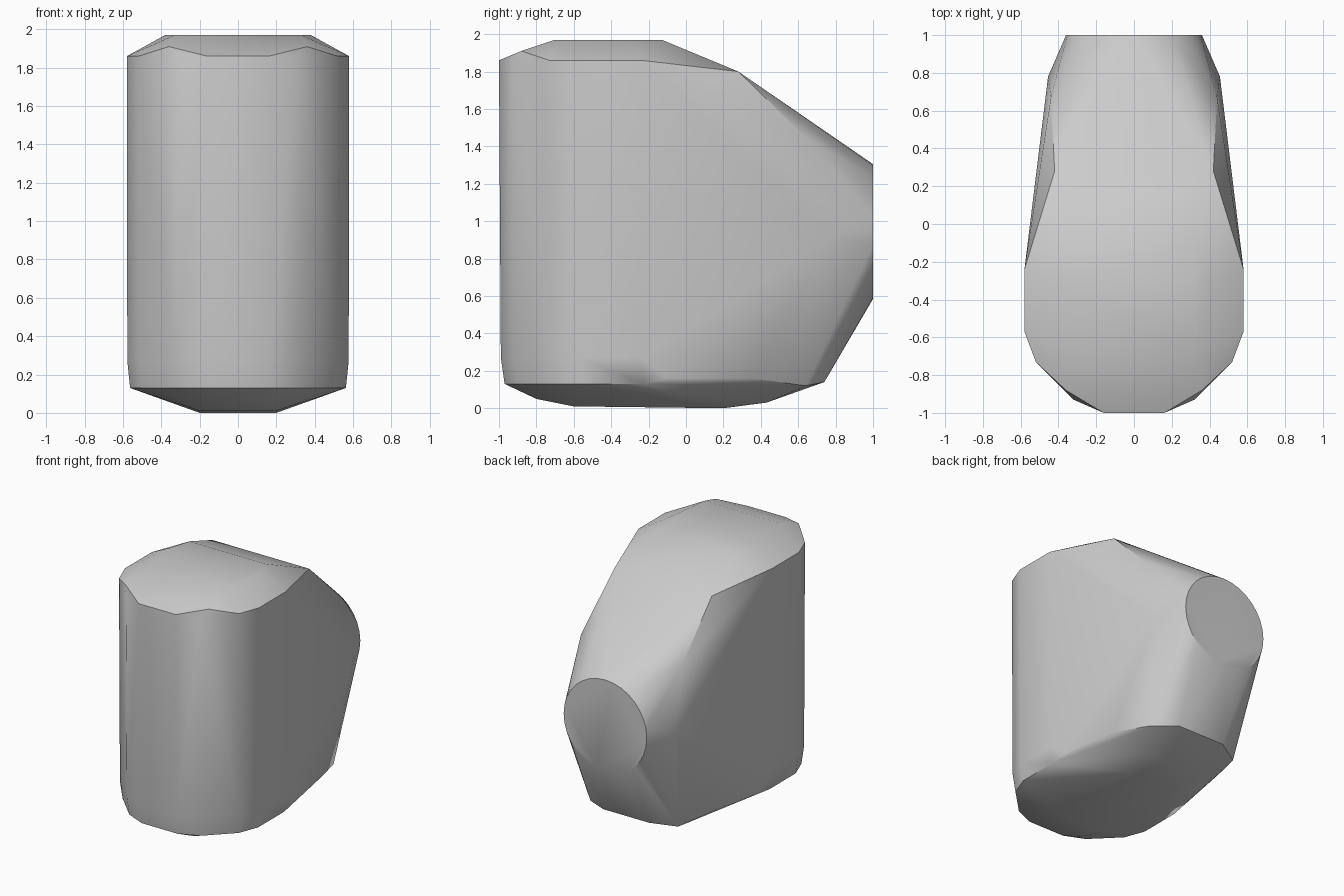
import bpy
import bmesh
from math import cos, sin, tau, radians

default_cube = bpy.data.objects.get("Cube")
if default_cube:
    bpy.data.objects.remove(default_cube, do_unlink=True)


def make_material(name, colour):
    material = bpy.data.materials.new(name)
    material.use_nodes = True
    material.diffuse_color = colour
    shader = next(n for n in material.node_tree.nodes if n.type == "BSDF_PRINCIPLED")
    shader.inputs["Base Color"].default_value = colour
    return material


def mirrored(points):
    """Return the points together with their copies across x = 0."""
    return points + [(-x, y, z) for x, y, z in points]


def hull_object(name, points, material, sharp_angle):
    """Wrap the points in a convex skin and smooth its gentle edges."""
    shell = bmesh.new()
    for point in points:
        shell.verts.new(point)
    bmesh.ops.convex_hull(shell, input=list(shell.verts))
    loose = [v for v in shell.verts if not v.link_faces]
    bmesh.ops.delete(shell, geom=loose, context="VERTS")
    bmesh.ops.dissolve_limit(shell, angle_limit=radians(1),
                             verts=list(shell.verts), edges=list(shell.edges))
    bmesh.ops.recalc_face_normals(shell, faces=list(shell.faces))
    mesh = bpy.data.meshes.new(name)
    shell.to_mesh(mesh)
    shell.free()
    mesh.materials.append(material)
    body = bpy.data.objects.new(name, mesh)
    bpy.context.collection.objects.link(body)
    bpy.ops.object.select_all(action="DESELECT")
    body.select_set(True)
    bpy.context.view_layer.objects.active = body
    bpy.ops.object.shade_smooth_by_angle(angle=radians(sharp_angle))
    return body


# Rounded front wall, drawn in at its foot
front_plan = [(.16, -1), (.32, -.93), (.52, -.73), (.58, -.57), (.58, -.24)]
wall = [(x, y, 1.86) for x, y in front_plan]
wall += [(x * .995, y * .99, .27) for x, y in front_plan]
wall += [(x * .97, y * .97, .13) for x, y in front_plan]

# Crown with its flat top and sloping back corner
crown = [(.36, -.88, 1.91), (.33, -.7, 1.97), (.38, -.3, 1.97),
         (.33, -.13, 1.97), (.42, .28, 1.8)]

# Tapering shoulders beside the round back face
shoulders = [(.44, .67, 1.42), (.455, .78, .92), (.42, .66, .46)]

# Shallow underside and its rim
underside = [(.55, -.1, .16), (.48, .35, .16), (.38, .64, .12), (.2, .74, .14),
             (.16, -.8, .05), (.2, -.6, .01), (.2, .2, 0), (.24, .43, .03)]

# Round flat back face
radius, centre_height, segments = .36, .945, 32
back_disc = [(radius * cos(tau * i / segments), 1,
              centre_height + radius * sin(tau * i / segments))
             for i in range(segments)]

grey = make_material("plain grey", (.6, .6, .6, 1))
hull_object("rounded_body", mirrored(wall + crown + shoulders + underside) + back_disc,
            grey, 35)
